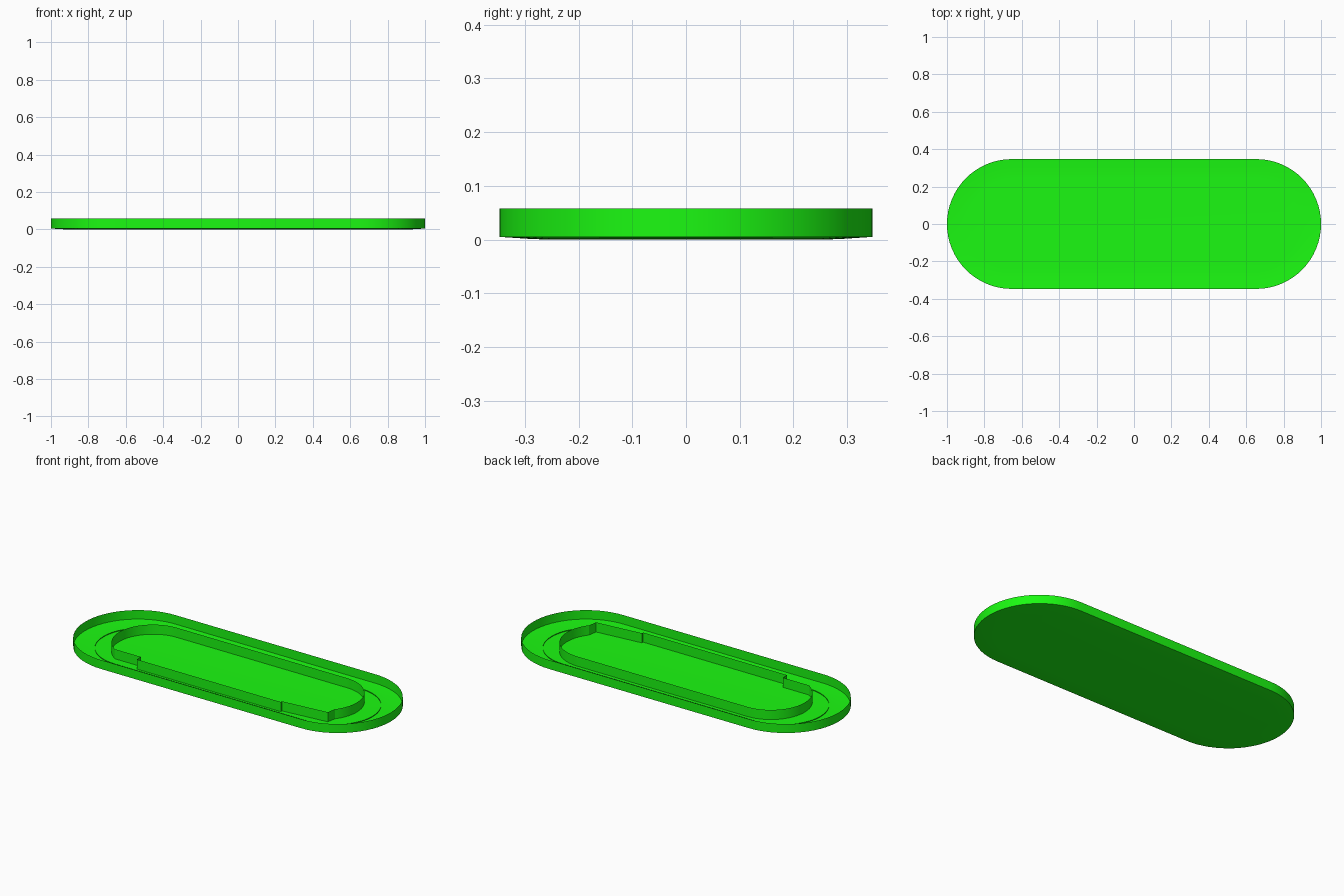
import bpy, bmesh
from math import sin, cos, pi, asin

if "Cube" in bpy.data.objects:
    bpy.data.objects.remove(bpy.data.objects["Cube"])

SEG = 32   # facets per half-round end
green = bpy.data.materials.new("bright_green")
green.diffuse_color = (0.011, 0.95, 0.006, 1)
green.use_nodes = True
green.node_tree.nodes["Principled BSDF"].inputs["Base Color"].default_value = green.diffuse_color


def arc(cx, r, a0, a1, n=SEG):
    return [(cx + r * cos(a0 + (a1 - a0) * i / n), r * sin(a0 + (a1 - a0) * i / n))
            for i in range(n + 1)]


def stadium(half_x, r):
    c = half_x - r
    return arc(c, r, -pi / 2, pi / 2) + arc(-c, r, pi / 2, 3 * pi / 2)


def loft(name, rings, cap=False):
    """Skin a stack of (outline, z) rings; optionally fill the last one."""
    bm = bmesh.new()
    loops = [[bm.verts.new((x, y, z)) for x, y in pts] for pts, z in rings]
    for a, b in zip(loops, loops[1:]):
        n = len(a)
        for i in range(n):
            j = (i + 1) % n
            bm.faces.new((a[i], b[i], b[j], a[j]))
    if cap:
        bm.faces.new(loops[-1][::-1])
    bmesh.ops.recalc_face_normals(bm, faces=bm.faces)
    me = bpy.data.meshes.new(name)
    bm.to_mesh(me)
    bm.free()
    me.materials.append(green)
    ob = bpy.data.objects.new(name, me)
    bpy.context.collection.objects.link(ob)
    bpy.context.view_layer.objects.active = ob
    ob.select_set(True)
    bpy.ops.object.shade_smooth_by_angle(angle=0.35)
    ob.select_set(False)
    return ob


# Tray: thin outer wall and slightly dished floor
loft("tray", [(stadium(1.0, 0.347), 0.058),
              (stadium(1.0, 0.347), 0.005),
              (stadium(0.94, 0.287), 0.001),
              (stadium(0.88, 0.250), 0.0)], True)

# Low ridge on the floor, between the two walls
loft("floor_ridge", [(stadium(0.88, 0.250), 0.004), (stadium(0.88, 0.250), 0.0)])

# Inner wall: rounded ends; the front runs in three stretches with small jogs
C, R, INSET = 0.555, 0.222, 0.19
a = asin(INSET / R)
inner = [(0.44, -0.229), (0.44, -0.218), (0.72, -INSET)]
inner += arc(C, R, -a * 0.65, pi / 2)
inner += arc(-C, R, pi / 2, pi + a)
inner += [(-0.5, -INSET), (-0.5, -0.229)]
loft("inner_wall", [(inner, 0.057), (inner, 0.0)])
